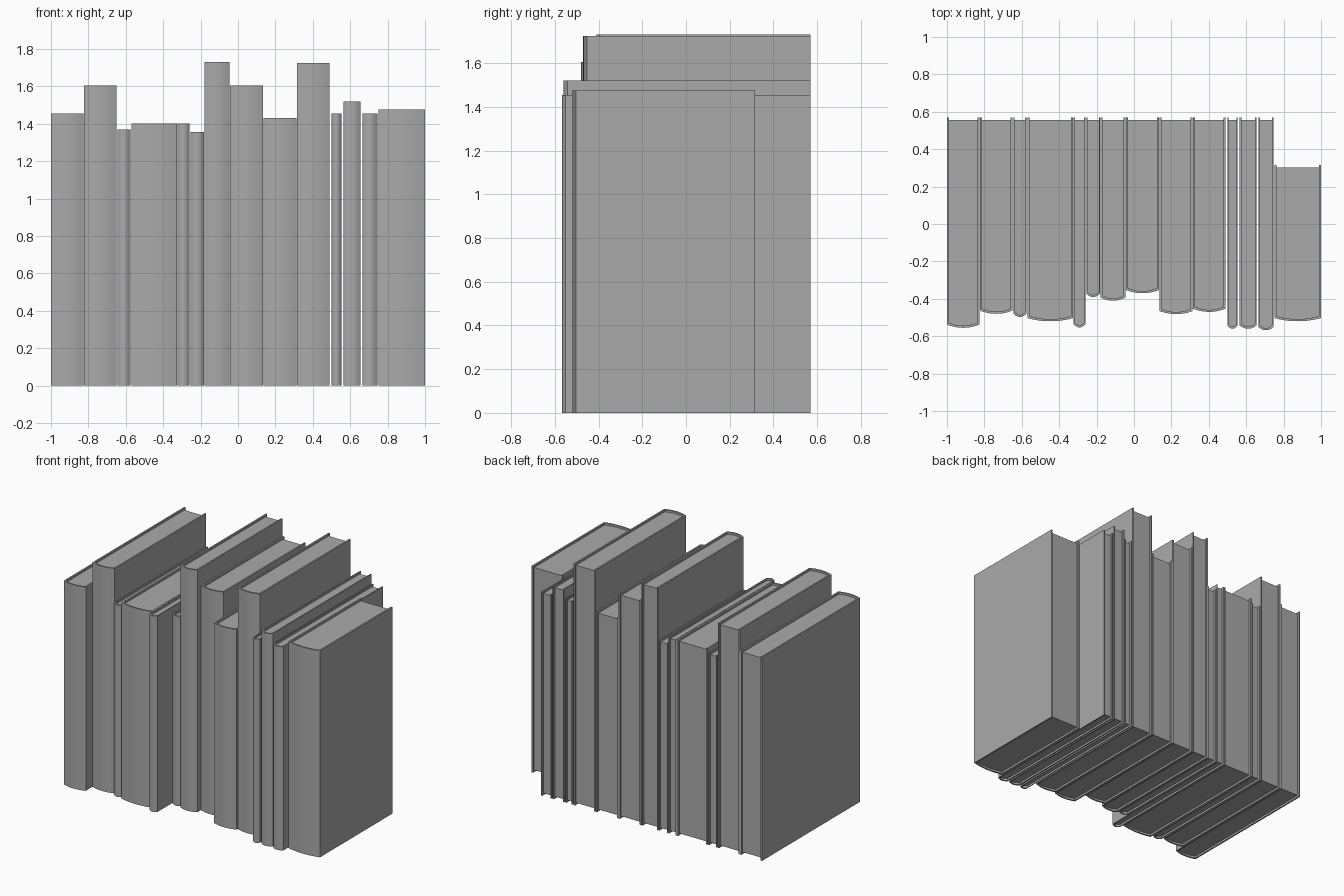
import bpy
import bmesh

if "Cube" in bpy.data.objects:
    bpy.data.objects.remove(bpy.data.objects["Cube"], do_unlink=True)

grey = bpy.data.materials.new("plain_grey")
grey.use_nodes = True
grey.diffuse_color = (0.4, 0.4, 0.4, 1)
grey.node_tree.nodes["Principled BSDF"].inputs["Base Color"].default_value = (0.4, 0.4, 0.4, 1)

BULGE = 0.017    # how far the rounded spine swells forward
RECESS = 0.014   # how far the pages sit inside the cover
STEPS = 10


def prism(name, outline, bottom, top):
    """Extrude a flat outline upwards into a closed solid."""
    bm = bmesh.new()
    base = bm.faces.new([bm.verts.new((x, y, bottom)) for x, y in outline])
    up = bmesh.ops.extrude_face_region(bm, geom=[base])["geom"]
    bmesh.ops.translate(bm, vec=(0, 0, top - bottom),
                        verts=[v for v in up if isinstance(v, bmesh.types.BMVert)])
    bmesh.ops.recalc_face_normals(bm, faces=bm.faces)
    mesh = bpy.data.meshes.new(name)
    bm.to_mesh(mesh)
    bm.free()
    mesh.materials.append(grey)
    obj = bpy.data.objects.new(name, mesh)
    bpy.context.collection.objects.link(obj)
    bpy.ops.object.select_all(action="DESELECT")
    obj.select_set(True)
    bpy.context.view_layer.objects.active = obj
    bpy.ops.object.shade_smooth_by_angle(angle=0.6)


def spine_arc(x0, x1, front):
    """Shallow curve from left to right, with its middle at the front."""
    points = []
    for i in range(STEPS + 1):
        t = 2 * i / STEPS - 1
        points.append(((x0 + x1) / 2 + t * (x1 - x0) / 2, front + BULGE * t * t))
    return points


def book(number, x0, x1, height, front, back=0.57):
    board = min(0.011, (x1 - x0) * 0.1)
    outer = spine_arc(x0, x1, front)
    inner = spine_arc(x0 + board, x1 - board, front + 0.011)
    # wrap-around cover: outer spine, right board, inner spine, left board
    cover = outer + [(x1, back), (x1 - board, back)] + inner[::-1] + [(x0 + board, back), (x0, back)]
    prism(f"book_{number}_cover", cover, 0, height)
    # page block tucked between the boards
    pages = inner + [(x1 - board, back - RECESS), (x0 + board, back - RECESS)]
    prism(f"book_{number}_pages", pages, RECESS, height - RECESS)


# left edge, right edge, height, front of spine, (back edge)
books = [
    (-1.0, -0.826, 1.455, -0.555),
    (-0.824, -0.65, 1.605, -0.48),
    (-0.645, -0.575, 1.37, -0.497),
    (-0.57, -0.325, 1.40, -0.52),
    (-0.323, -0.26, 1.40, -0.553),
    (-0.255, -0.181, 1.355, -0.39),
    (-0.179, -0.046, 1.73, -0.41),
    (-0.044, 0.134, 1.605, -0.37),
    (0.136, 0.314, 1.43, -0.482),
    (0.316, 0.49, 1.725, -0.47),
    (0.50, 0.553, 1.455, -0.56),
    (0.565, 0.655, 1.52, -0.56),
    (0.665, 0.745, 1.455, -0.568),
    (0.75, 1.0, 1.475, -0.52, 0.315),
]
for number, spec in enumerate(books, 1):
    book(number, *spec)
